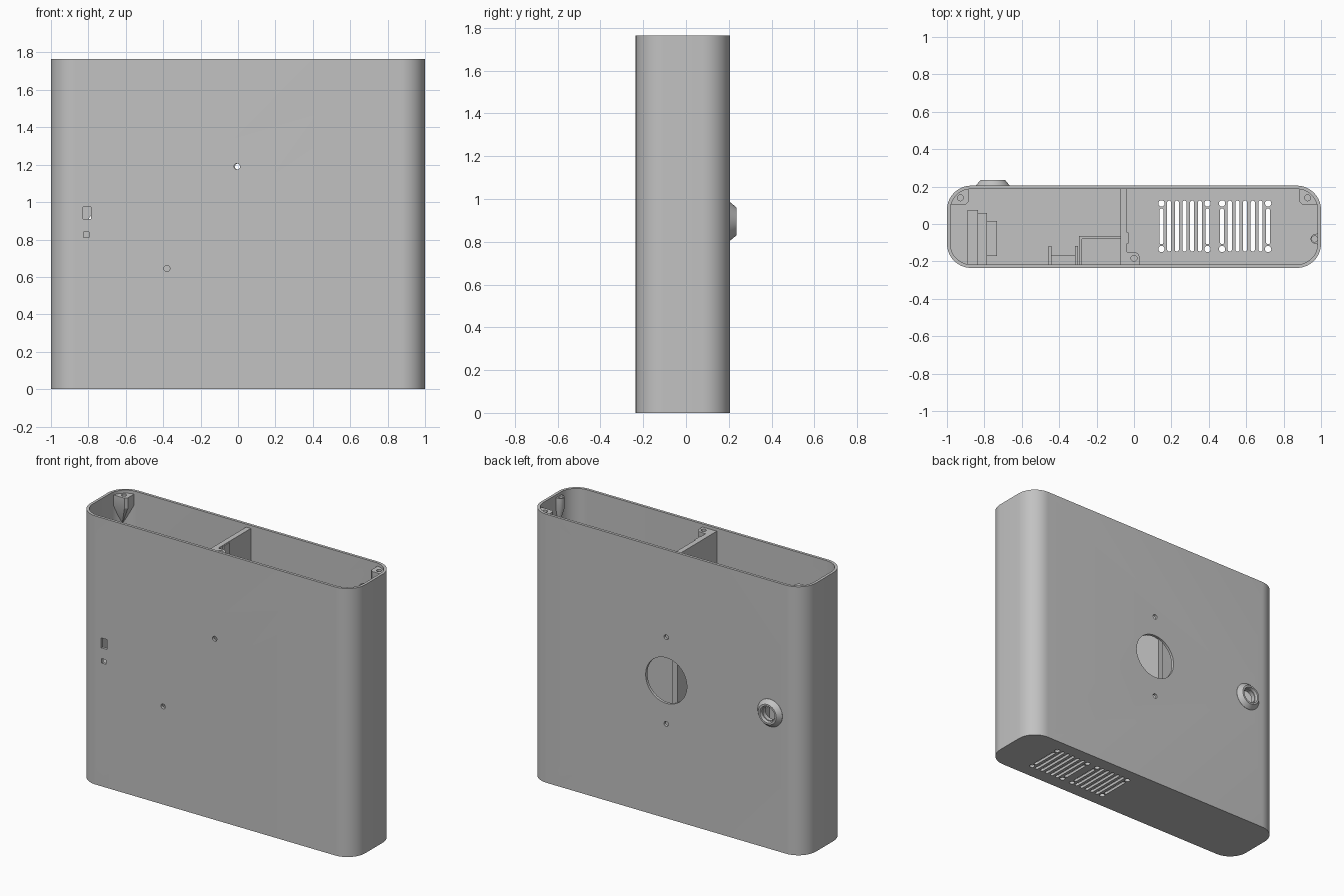
import bpy, bmesh
from math import cos, sin, pi
from mathutils import Matrix, Vector

if "Cube" in bpy.data.objects:
    bpy.data.objects.remove(bpy.data.objects["Cube"])

H, WALL, RAD = 1.765, 0.018, 0.13
BACK, FRONT = 0.205, -0.235
IN_BACK, IN_FRONT = BACK - WALL, FRONT + WALL
LEDGE = H - 0.02

grey = bpy.data.materials.new("light_grey")
grey.use_nodes = True
grey.diffuse_color = (0.54, 0.54, 0.54, 1)
grey.node_tree.nodes["Principled BSDF"].inputs["Base Color"].default_value = grey.diffuse_color


def arc(cx, cy, r, a0, a1, n=14):
    return [(cx + r * cos(a0 + (a1 - a0) * i / n), cy + r * sin(a0 + (a1 - a0) * i / n))
            for i in range(n + 1)]


def round_rect(x0, x1, y0, y1, r):
    pts = []
    for i, (cx, cy) in enumerate(((x1 - r, y1 - r), (x0 + r, y1 - r), (x0 + r, y0 + r), (x1 - r, y0 + r))):
        pts += arc(cx, cy, r, i * pi / 2, (i + 1) * pi / 2)
    return pts


def add_loft(bm, rings):
    """Capped solid through rings of 3D points."""
    loops = [[bm.verts.new(p) for p in ring] for ring in rings]
    for a, b in zip(loops, loops[1:]):
        for i in range(len(a)):
            j = (i + 1) % len(a)
            bm.faces.new((a[i], a[j], b[j], b[i]))
    bm.faces.new(loops[0][::-1])
    bm.faces.new(loops[-1])


def add_prism(bm, pts, z0, z1):
    add_loft(bm, [[(x, y, z) for x, y in pts] for z in (z0, z1)])


def add_box(bm, x0, x1, y0, y1, z0, z1):
    add_prism(bm, [(x0, y0), (x1, y0), (x1, y1), (x0, y1)], z0, z1)


def add_hole(bm, x, z, r, y, segments=32):
    """Cylinder along y through a wall."""
    m = Matrix.Translation((x, y, z)) @ Matrix.Rotation(pi / 2, 4, "X")
    bmesh.ops.create_cone(bm, cap_ends=True, segments=segments, radius1=r, radius2=r, depth=0.06, matrix=m)


def finish(name, bm):
    bmesh.ops.recalc_face_normals(bm, faces=bm.faces)
    mesh = bpy.data.meshes.new(name)
    bm.to_mesh(mesh)
    bm.free()
    mesh.materials.append(grey)
    ob = bpy.data.objects.new(name, mesh)
    bpy.context.collection.objects.link(ob)
    return ob


def cut(ob, cutter_bm):
    cutter = finish("cutter", cutter_bm)
    cutter.hide_render = True
    mod = ob.modifiers.new("cut", "BOOLEAN")
    mod.operation, mod.solver, mod.object = "DIFFERENCE", "EXACT", cutter
    bpy.context.view_layer.update()
    mesh = bpy.data.meshes.new_from_object(ob.evaluated_get(bpy.context.evaluated_depsgraph_get()))
    ob.modifiers.clear()
    ob.data = mesh
    bpy.data.objects.remove(cutter)


def smooth(ob):
    bpy.ops.object.select_all(action="DESELECT")
    ob.select_set(True)
    bpy.context.view_layer.objects.active = ob
    bpy.ops.object.shade_smooth_by_angle(angle=0.5)


# Case: open-topped rounded box
bm = bmesh.new()
add_prism(bm, round_rect(-1, 1, FRONT, BACK, RAD), 0, H)
case = finish("case", bm)
bm = bmesh.new()
add_prism(bm, round_rect(-1 + WALL, 1 - WALL, IN_FRONT, IN_BACK, RAD - WALL), WALL, H + 0.1)
cut(case, bm)

# Openings in the back and front walls and the floor
bm = bmesh.new()
add_hole(bm, 0, 0.905, 0.15, BACK, 48)
add_hole(bm, -0.755, 0.895, 0.046, BACK)
for z in (0.62, 1.19):
    add_hole(bm, 0, z, 0.016, BACK)
add_hole(bm, -0.005, 1.19, 0.016, FRONT)
add_hole(bm, -0.38, 0.645, 0.016, FRONT)
add_box(bm, -0.83, -0.787, FRONT - 0.02, IN_FRONT + 0.02, 0.91, 0.975)
add_box(bm, -0.827, -0.797, FRONT - 0.02, IN_FRONT + 0.02, 0.81, 0.84)
for start in (0.147, 0.471):
    for i in range(7):
        x, r = start + i * 0.041, 0.011
        short = i in (0, 6)
        y0, y1 = (-0.108, 0.083) if short else (-0.147, 0.125)
        add_prism(bm, round_rect(x - r, x + r, y0, y1, r * 0.98), -0.05, 0.05)
        if short:
            for y in (-0.134, 0.11):
                add_prism(bm, arc(x, y, 0.017, 0, 2 * pi, 20)[:-1], -0.05, 0.05)
cut(case, bm)
smooth(case)

# Collar on the back, turned around the y axis
bm = bmesh.new()
profile = [(0.045, 0.19), (0.09, 0.19), (0.09, 0.206), (0.066, 0.235), (0.054, 0.235),
           (0.05, 0.216), (0.045, 0.216)]
n = 40
rings = [[bm.verts.new((-0.755 + r * cos(2 * pi * k / n), y, 0.895 + r * sin(2 * pi * k / n)))
          for k in range(n)] for r, y in profile]
for a, b in zip(rings, rings[1:] + rings[:1]):
    for k in range(n):
        j = (k + 1) % n
        bm.faces.new((a[k], a[j], b[j], b[k]))
smooth(finish("back_collar", bm))

# Divider wall with its small guide
bm = bmesh.new()
add_box(bm, -0.072, -0.038, IN_FRONT - 0.005, IN_BACK + 0.005, 0.01, LEDGE)
finish("divider", bm)
bm = bmesh.new()
add_box(bm, -0.07, -0.03, -0.105, -0.045, LEDGE - 0.15, LEDGE - 0.002)
finish("divider_guide", bm)


# Screw posts under the rim, each tapering down to the wall
def post(name, pts, anchor, hole):
    bm = bmesh.new()
    c = Vector(anchor)
    rings = []
    for z, s in ((LEDGE - 0.2, 0.05), (LEDGE - 0.07, 1), (LEDGE, 1)):
        rings.append([(*(c + (Vector(p) - c) * s), z) for p in pts])
    add_loft(bm, rings)
    ob = finish(name, bm)
    bm = bmesh.new()
    add_prism(bm, arc(*hole, 0.016, 0, 2 * pi, 20)[:-1], LEDGE - 0.06, LEDGE + 0.05)
    cut(ob, bm)
    smooth(ob)


r = RAD - 0.012
corner = arc(1 - RAD, BACK - RAD, r, 0, pi / 2)
corner_post = corner + [(0.885, 0.193), (0.885, 0.12), (0.9, 0.105), (0.985, 0.105)]
corner_post = [p for p in corner_post if p[0] >= 0.885 and p[1] >= 0.105]
middle = 0.707 * r
for side, name in ((1, "left"), (-1, "right")):
    post(name + "_screw_post", [(side * x, y) for x, y in corner_post],
         (side * (1 - RAD + middle), BACK - RAD + middle), (side * 0.928, 0.14))
post("front_screw_post", [(-0.045, IN_FRONT - 0.005), (0.032, IN_FRONT - 0.005), (0.032, -0.175)]
     + arc(0, -0.18, 0.03, 0.2, pi / 2, 5) + [(-0.045, -0.15)], (0, IN_FRONT), (0, -0.183))
post("side_screw_post", [(0.987, -0.11), (0.987, -0.05)] + arc(0.97, -0.08, 0.026, pi * 0.6, pi * 1.4, 6),
     (0.987, -0.08), (0.966, -0.08))

# Circuit board holder behind the front slots
bm = bmesh.new()
add_box(bm, -0.89, -0.835, IN_FRONT - 0.005, 0.075, 0.70, 0.78)
add_box(bm, -0.84, -0.785, IN_FRONT - 0.005, 0.06, 0.69, 0.77)
add_box(bm, -0.79, -0.732, -0.17, 0.015, 0.70, 0.76)
finish("board_holder", bm)

# Clip around the front hole: two uprights and a bridge
bm = bmesh.new()
for x in (-0.457, -0.315):
    add_box(bm, x, x + 0.016, IN_FRONT - 0.005, -0.117, 0.59, 0.70)
add_box(bm, -0.45, -0.305, IN_FRONT - 0.005, -0.165, 0.58, 0.60)
finish("front_clip", bm)

# Small tray beside the divider
bm = bmesh.new()
add_box(bm, -0.295, -0.07, IN_FRONT - 0.005, -0.063, 0.40, 0.415)
add_box(bm, -0.295, -0.277, IN_FRONT - 0.005, -0.063, 0.415, 0.60)
add_box(bm, -0.277, -0.07, -0.08, -0.063, 0.415, 0.60)
finish("tray", bm)
